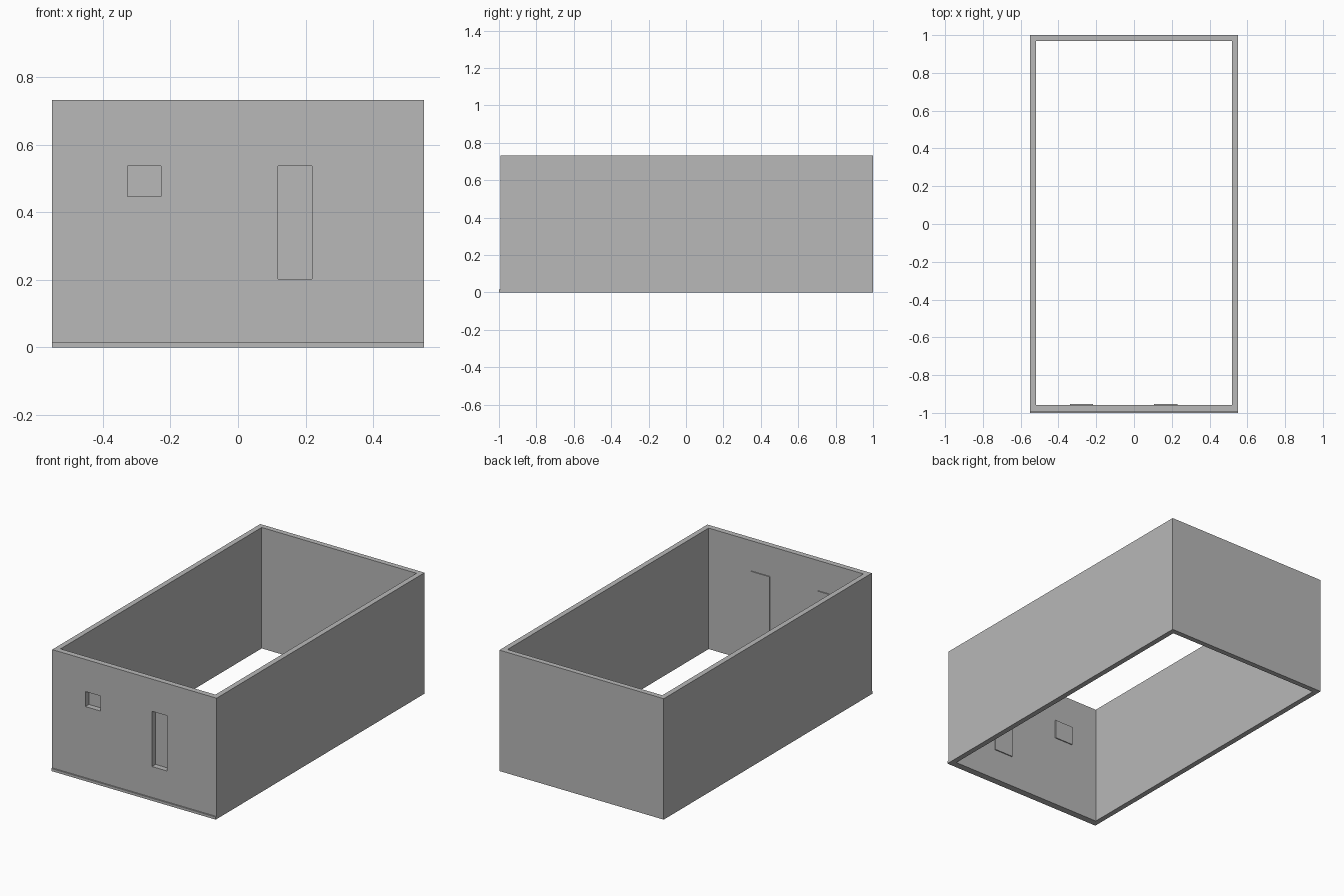
import bpy

default = bpy.data.objects.get("Cube")
if default:
    bpy.data.objects.remove(default, do_unlink=True)

grey = bpy.data.materials.new("plain grey")
grey.use_nodes = True
COLOUR = (0.48, 0.48, 0.48, 1)
grey.diffuse_color = COLOUR
grey.node_tree.nodes["Principled BSDF"].inputs["Base Color"].default_value = COLOUR


def box(name, low, high):
    """Axis-aligned box between two corners."""
    bpy.ops.mesh.primitive_cube_add(size=1)
    ob = bpy.context.object
    ob.name = name
    for v in ob.data.vertices:
        v.co = [h if c > 0 else l for c, l, h in zip(v.co, low, high)]
    ob.data.materials.append(grey)
    return ob


def cut(target, low, high):
    """Subtract a box from the target and discard the cutter."""
    cutter = box("cutter", low, high)
    cutter.hide_render = True
    mod = target.modifiers.new("cut", "BOOLEAN")
    mod.operation = "DIFFERENCE"
    mod.solver = "EXACT"
    mod.object = cutter
    bpy.context.view_layer.objects.active = target
    bpy.ops.object.modifier_apply(modifier=mod.name)
    bpy.data.objects.remove(cutter, do_unlink=True)


HALF_WIDTH, HEIGHT = 0.551, 0.733
FRONT, FRONT_INSIDE = -0.992, -0.958

# Open rectangular wall ring
walls = box("walls", (-HALF_WIDTH, FRONT, 0), (HALF_WIDTH, 1, HEIGHT))
cut(walls, (-0.519, FRONT_INSIDE, -1), (0.519, 0.968, 1))

# Thin ledge along the foot of the front wall
box("front_ledge", (-HALF_WIDTH, -1, 0), (HALF_WIDTH, FRONT, 0.016))

# Front openings, each closed by a slightly larger plate on the inside
openings = {
    "square_window": (-0.328, -0.228, 0.447, 0.538),
    "tall_window": (0.118, 0.219, 0.203, 0.538),
}
MARGIN = 0.012
for name, (x0, x1, z0, z1) in openings.items():
    cut(walls, (x0, FRONT - 0.1, z0), (x1, FRONT_INSIDE + 0.1, z1))
    box(name + "_backing", (x0 - MARGIN, FRONT_INSIDE, z0 - MARGIN),
        (x1 + MARGIN, FRONT_INSIDE + 0.006, z1 + MARGIN))
